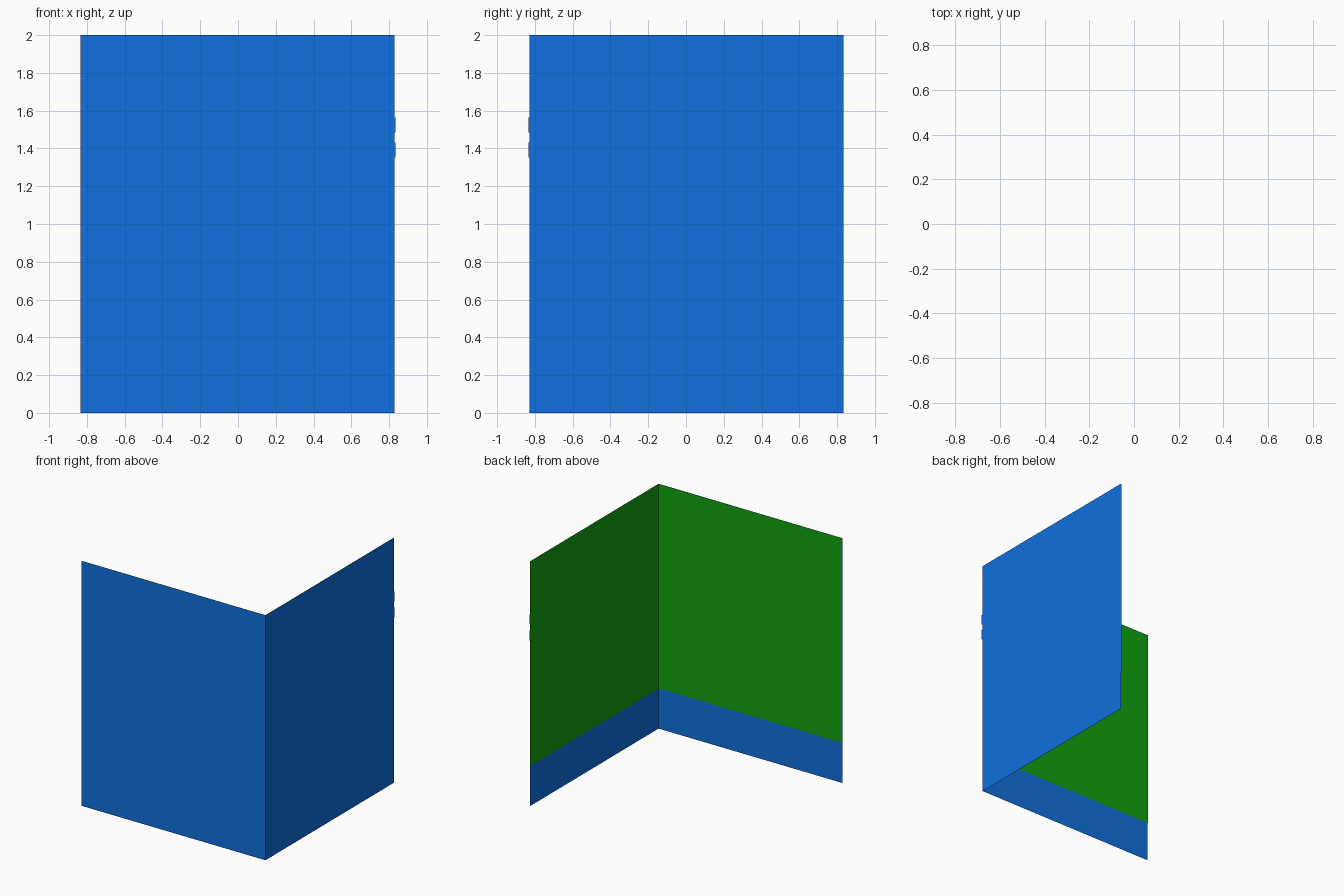
import bpy, bmesh

if "Cube" in bpy.data.objects:
    bpy.data.objects.remove(bpy.data.objects["Cube"])

END = 0.833      # free ends of both walls
WALL = 0.828     # distance of the wall sheets from the centre


def material(name, rgb):
    m = bpy.data.materials.new(name)
    m.diffuse_color = (*rgb, 1)
    m.use_nodes = True
    m.node_tree.nodes["Principled BSDF"].inputs["Base Color"].default_value = m.diffuse_color
    return m


blue = material("blue_paint", (0.005, 0.16, 0.73))
green = material("green_paint", (0.005, 0.36, 0.005))


def corner_sheet(name, d, z0, z1, mat, inward=False):
    """Open L-shaped sheet: along the front, round the corner, along the right."""
    bm = bmesh.new()
    path = [(-END, -d), (d, -d), (d, END)]
    low = [bm.verts.new((x, y, z0)) for x, y in path]
    high = [bm.verts.new((x, y, z1)) for x, y in path]
    for i in range(2):
        bm.faces.new((low[i], low[i + 1], high[i + 1], high[i]))
    if inward:
        bmesh.ops.reverse_faces(bm, faces=bm.faces[:])
    me = bpy.data.meshes.new(name)
    bm.to_mesh(me)
    bm.free()
    me.materials.append(mat)
    ob = bpy.data.objects.new(name, me)
    bpy.context.collection.objects.link(ob)
    return ob


# Full-height blue walls
corner_sheet("corner_walls", WALL, 0, 2, blue)

# Green lining on the inside, leaving a blue skirting band below
corner_sheet("inner_lining", WALL - 0.003, 0.33, 2, green, inward=True)

# Two thin stripes just outside the walls
for name, z0 in (("lower_stripe", 1.352), ("upper_stripe", 1.484)):
    corner_sheet(name, END, z0, z0 + 0.08, blue)
